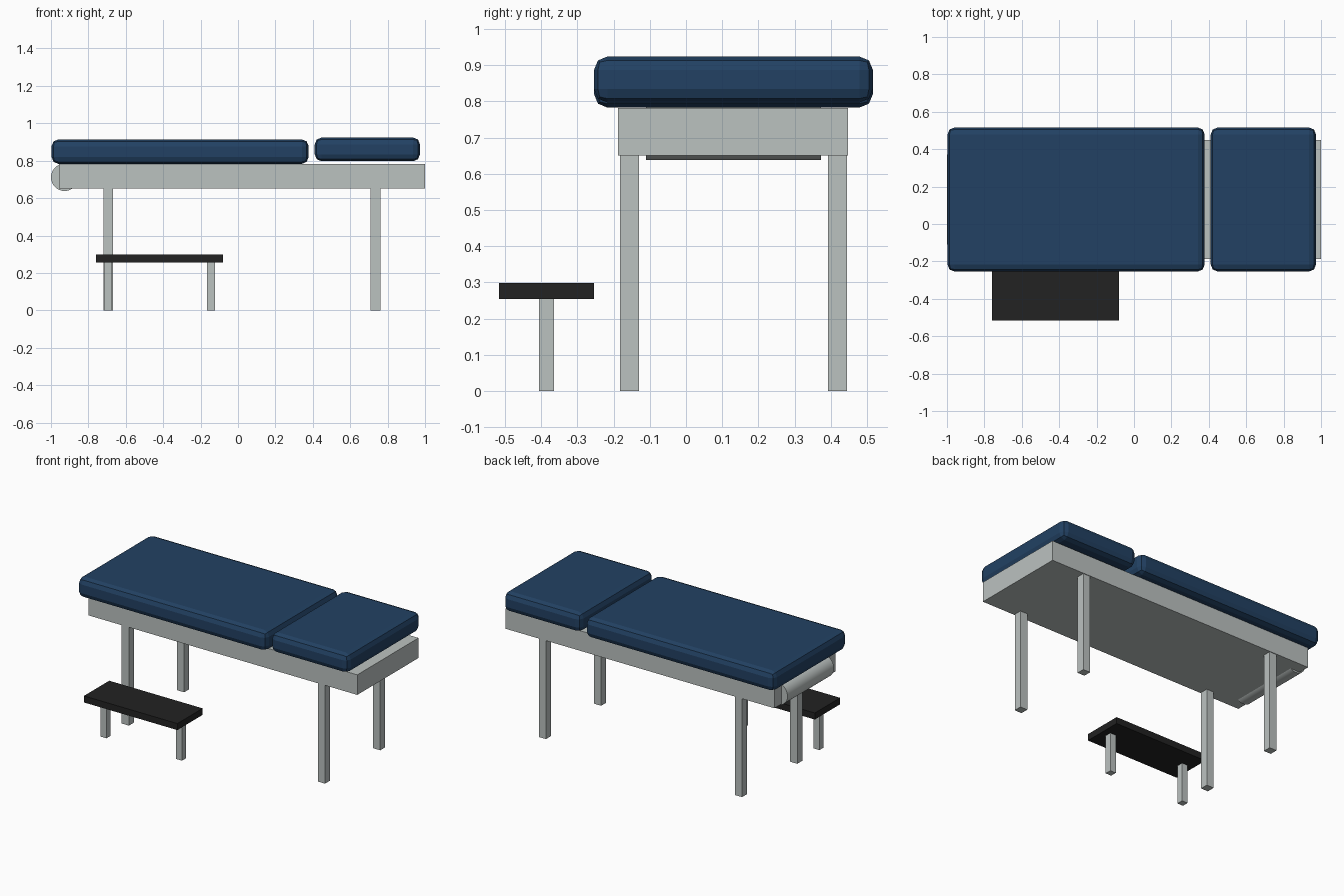
import bpy, math

if "Cube" in bpy.data.objects:
    bpy.data.objects.remove(bpy.data.objects["Cube"])


def material(name, rgb):
    m = bpy.data.materials.new(name)
    m.diffuse_color = (*rgb, 1)
    m.use_nodes = True
    m.node_tree.nodes["Principled BSDF"].inputs["Base Color"].default_value = m.diffuse_color
    return m


BLUE = material("blue vinyl", (0.016, 0.053, 0.125))
GREY = material("light grey metal", (0.50, 0.54, 0.53))
BLACK = material("black rubber", (0.016, 0.016, 0.016))


def box(name, x, y, z, mat, bevel=0):
    """Box from (min, max) ranges, optionally with rounded edges."""
    bpy.ops.mesh.primitive_cube_add(
        size=1, location=[(r[0] + r[1]) / 2 for r in (x, y, z)])
    ob = bpy.context.object
    ob.name = name
    ob.scale = [r[1] - r[0] for r in (x, y, z)]
    bpy.ops.object.transform_apply(location=False, rotation=False, scale=True)
    ob.data.materials.append(mat)
    if bevel:
        mod = ob.modifiers.new("rounding", 'BEVEL')
        mod.width = bevel
        mod.segments = 2
    return ob


def leg(name, cx, cy, width, height):
    h = width / 2
    box(name, (cx - h, cx + h), (cy - h, cy + h), (0, height), GREY)


# Table frame and its four legs
box("table_frame", (-0.957, 1.0), (-0.188, 0.448), (0.65, 0.782), GREY)
for xn, cx in (("left", -0.693), ("right", 0.735)):
    for yn, cy in (("front", -0.156), ("back", 0.418)):
        leg(f"{yn}_{xn}_leg", cx, cy, 0.052, 0.651)

# Padded cushions
box("body_cushion", (-0.997, 0.378), (-0.254, 0.516), (0.783, 0.914), BLUE, 0.037)
box("head_cushion", (0.41, 0.973), (-0.254, 0.516), (0.797, 0.924), BLUE, 0.037)

# Paper roll at the foot end
bpy.ops.mesh.primitive_cylinder_add(
    vertices=32, radius=0.073, depth=0.483, location=(-0.927, 0.131, 0.711),
    rotation=(math.pi / 2, 0, 0))
roll = bpy.context.object
roll.name = "paper_roll"
roll.data.materials.append(GREY)
bpy.ops.object.shade_smooth_by_angle()

# Step stool with two legs
box("step_board", (-0.76, -0.08), (-0.516, -0.254), (0.255, 0.298), BLACK)
for xn, cx in (("left", -0.695), ("right", -0.145)):
    leg(f"step_{xn}_leg", cx, -0.385, 0.042, 0.256)
